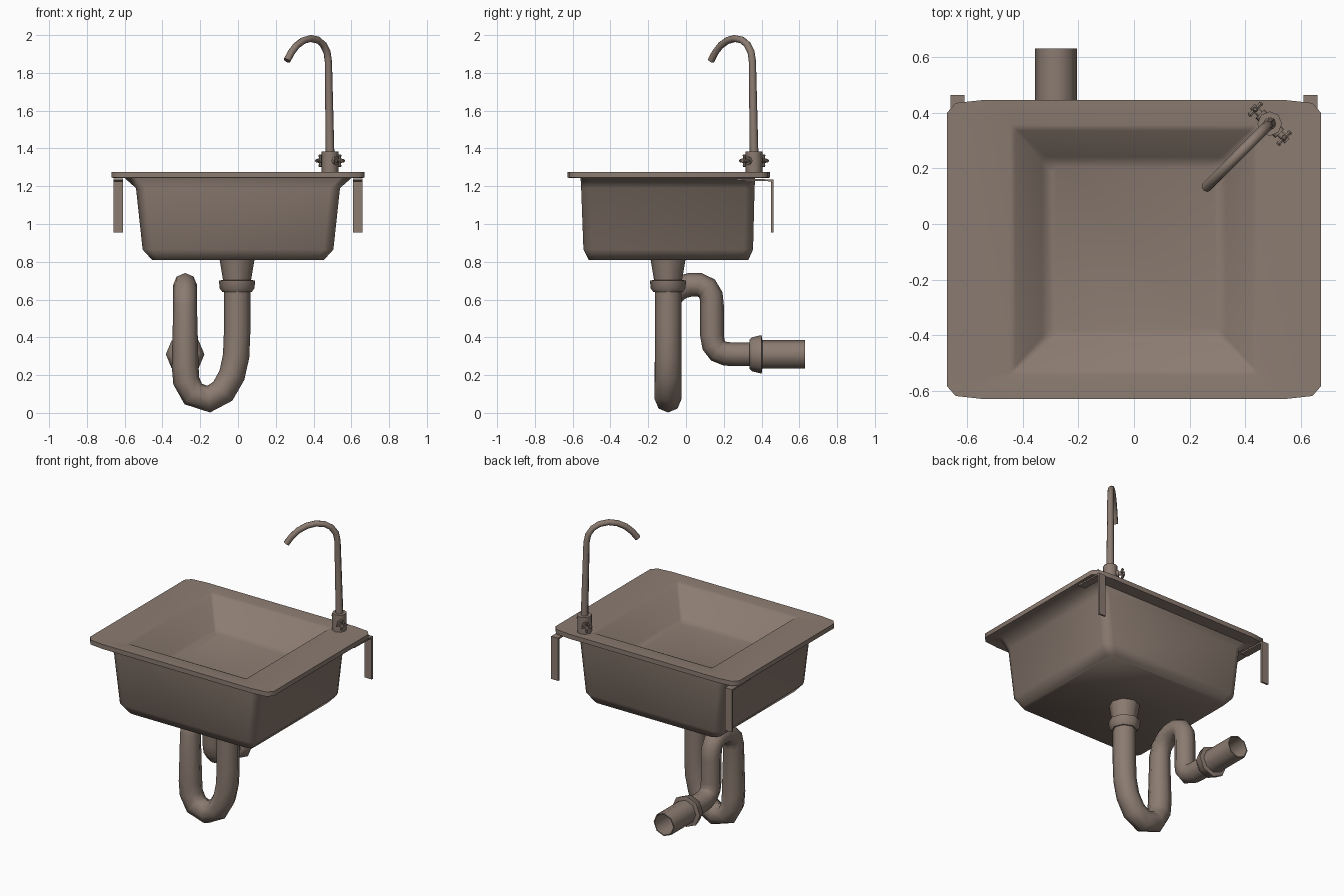
import bpy, bmesh, math
from mathutils import Vector

if "Cube" in bpy.data.objects:
    bpy.data.objects.remove(bpy.data.objects["Cube"])

# One brown-grey finish for every part
finish_mat = bpy.data.materials.new("brown_metal")
finish_mat.diffuse_color = (0.26, 0.20, 0.165, 1)
finish_mat.use_nodes = True
finish_mat.node_tree.nodes["Principled BSDF"].inputs["Base Color"].default_value = finish_mat.diffuse_color


def finish(name, bm, angle):
    bmesh.ops.recalc_face_normals(bm, faces=bm.faces)
    me = bpy.data.meshes.new(name)
    bm.to_mesh(me)
    bm.free()
    me.materials.append(finish_mat)
    ob = bpy.data.objects.new(name, me)
    bpy.context.collection.objects.link(ob)
    bpy.ops.object.select_all(action='DESELECT')
    ob.select_set(True)
    bpy.context.view_layer.objects.active = ob
    bpy.ops.object.shade_smooth_by_angle(angle=math.radians(angle))
    return ob


def loft(name, rings, angle=50):
    """Skin a list of equal-length rings and cap both ends."""
    bm = bmesh.new()
    rows = [[bm.verts.new(p) for p in ring] for ring in rings]
    n = len(rows[0])
    for a, b in zip(rows, rows[1:]):
        for i in range(n):
            j = (i + 1) % n
            bm.faces.new((a[i], a[j], b[j], b[i]))
    bm.faces.new(rows[0])
    bm.faces.new(rows[-1])
    return finish(name, bm, angle)


def sweep(name, pts, radii, sides=8, axis=None):
    """Round section along a path; a fixed axis turns it into a lathe."""
    pts = [Vector(p) for p in pts]
    if not isinstance(radii, (list, tuple)):
        radii = [radii] * len(pts)
    rings, normal = [], None
    for i, p in enumerate(pts):
        if axis:
            t = Vector(axis).normalized()
        else:
            t = Vector()
            if i:
                t += (p - pts[i - 1]).normalized()
            if i < len(pts) - 1:
                t += (pts[i + 1] - p).normalized()
            t.normalize()
        if normal is None:
            normal = Vector((1, 0, 0)) if abs(t.x) < 0.6 else Vector((0, 0, 1))
        normal = (normal - t * normal.dot(t)).normalized()
        side = t.cross(normal)
        rings.append([p + radii[i] * (math.cos(a) * normal + math.sin(a) * side)
                      for a in (2 * math.pi * k / sides for k in range(sides))])
    return loft(name, rings)


def rect(x, y0, y1, z, a, b, c=None):
    """Rectangle with a three-point softened corner."""
    c = c if c is not None else (a * 0.3, b * 0.3)
    corner = [(0, b), c, (a, 0)]
    out = [(x - dx, y1 - dy, z) for dx, dy in corner]
    out += [(-x + dx, y1 - dy, z) for dx, dy in reversed(corner)]
    out += [(-x + dx, y0 + dy, z) for dx, dy in corner]
    out += [(x - dx, y0 + dy, z) for dx, dy in reversed(corner)]
    return out


# Basin and rim: outer shell, rim edge, then down into the shallow bowl
rim = (0.13, 0.045, (0.03, 0.011))
loft("sink_basin", [
    rect(0.455, -0.515, 0.33, 0.81, 0.04, 0.04),
    rect(0.505, -0.543, 0.355, 0.865, 0.05, 0.05),
    rect(0.54, -0.555, 0.363, 1.19, 0.05, 0.05),
    rect(0.60, -0.558, 0.366, 1.243, 0.06, 0.05),
    rect(0.67, -0.628, 0.445, 1.245, *rim),
    rect(0.67, -0.628, 0.445, 1.275, *rim),
    rect(0.445, -0.54, 0.355, 1.274, 0.01, 0.01),
    rect(0.425, -0.52, 0.335, 1.268, 0.01, 0.01),
    rect(0.33, -0.425, 0.24, 1.11, 0.02, 0.02),
    rect(0.295, -0.39, 0.205, 1.095, 0.02, 0.02),
], 65)

# Wall brackets: bent strips at the back corners
for side, label in ((-1, "left"), (1, "right")):
    profile = [(0.27, 1.24), (0.462, 1.236), (0.462, 0.955),
               (0.45, 0.955), (0.45, 1.226), (0.27, 1.23)]
    x = side * 0.633
    loft(label + "_bracket",
         [[(x + d, y, z) for y, z in profile] for d in (-0.025, 0.025)], 20)

# Drain cone and its nut
dx, dy = -0.005, -0.095
sweep("drain_outlet", [(dx, dy, z) for z in (0.815, 0.69)], [0.093, 0.072], axis=(0, 0, 1))
sweep("drain_nut", [(dx, dy, z) for z in (0.705, 0.70, 0.66, 0.64)],
      [0.072, 0.096, 0.092, 0.078], axis=(0, 0, 1))

# Trap pipe: U-bend sideways, then an arch and elbow to the back
px = -0.28
trap = [(dx, dy, 0.68), (dx, dy, 0.42), (-0.01, dy, 0.30), (-0.032, dy, 0.2),
        (-0.08, dy, 0.115), (-0.155, dy, 0.073), (-0.237, dy, 0.1), (-0.274, dy, 0.17),
        (px, dy, 0.25), (px, dy, 0.56), (px, -0.078, 0.62), (px, -0.03, 0.663),
        (px, 0.02, 0.678), (px, 0.07, 0.678), (px, 0.11, 0.66), (px, 0.133, 0.62),
        (px, 0.138, 0.56), (px, 0.138, 0.41), (px, 0.146, 0.36), (px, 0.17, 0.328),
        (px, 0.21, 0.313), (px, 0.25, 0.31), (px, 0.40, 0.31)]
sweep("trap_pipe", trap, [0.07] * 4 + [0.071] * 5 + [0.063] * 14)

# Outlet nut and open outlet pipe
sweep("outlet_nut", [(px, y, 0.31) for y in (0.335, 0.35, 0.40, 0.405)],
      [0.075, 0.09, 0.102, 0.07], axis=(0, 1, 0))
sweep("outlet_pipe", [(px, y, 0.31) for y in (0.40, 0.63, 0.63, 0.42)],
      [0.075, 0.075, 0.068, 0.068], axis=(0, 1, 0))

# Faucet base and gooseneck spout, turned toward the bowl
fx, fy = 0.487, 0.36
k = math.sqrt(0.5)
sweep("faucet_base", [(fx, fy, 1.272), (fx, fy, 1.385)], 0.044, axis=(0, 0, 1))
neck = [(0, 1.38), (0.012, 1.86), (0.022, 1.91), (0.05, 1.95), (0.09, 1.974),
        (0.145, 1.982), (0.2, 1.971), (0.25, 1.945), (0.29, 1.908), (0.322, 1.865)]
sweep("faucet_spout", [(fx - d * k, fy - d * k, z) for d, z in neck],
      [0.023] + [0.019] * 9)

# Two cross handles on opposite sides of the base
zc = 1.335
for s, label in ((-1, "left"), (1, "right")):
    u = Vector((s * k, -s * k, 0))
    hub = Vector((fx, fy, zc))
    sweep(label + "_handle_stem", [hub + u * d for d in (0.03, 0.05, 0.05, 0.088)],
          [0.022, 0.022, 0.012, 0.012], axis=u)
    for arm, part in ((Vector((k, k, 0)), "_level_bar"), (Vector((0, 0, 1)), "_upright_bar")):
        steps = [(-0.034, 0.005), (-0.028, 0.01), (-0.018, 0.007),
                 (0.018, 0.007), (0.028, 0.01), (0.034, 0.005)]
        sweep(label + part, [hub + u * 0.073 + arm * d for d, r in steps],
              [r for d, r in steps], 6, axis=arm)
